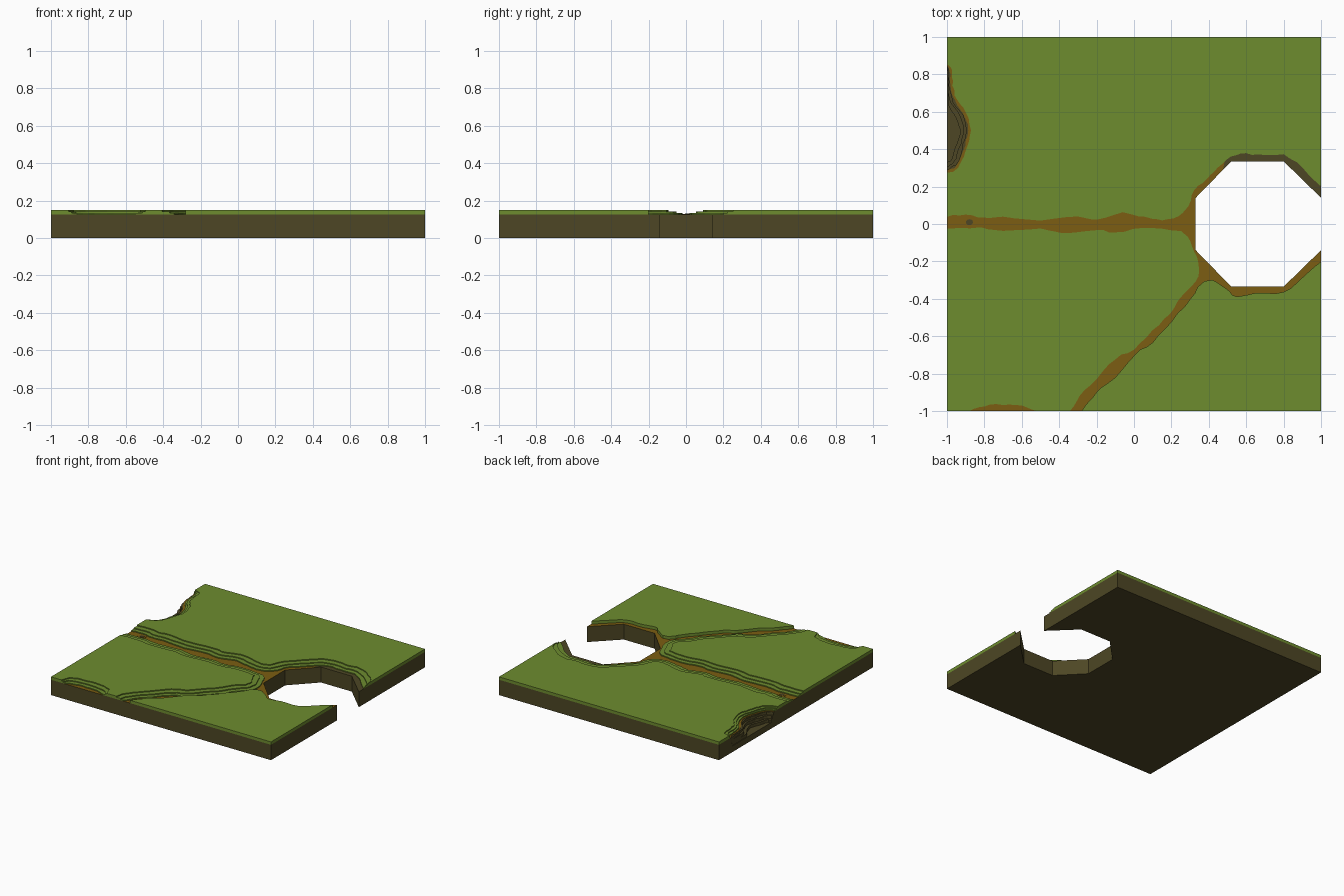
import bpy, bmesh, math, random
from mathutils import Vector

if "Cube" in bpy.data.objects:
    bpy.data.objects.remove(bpy.data.objects["Cube"])

random.seed(4)


def material(name, rgb):
    m = bpy.data.materials.new(name)
    m.diffuse_color = (*rgb, 1)
    m.use_nodes = True
    m.node_tree.nodes["Principled BSDF"].inputs["Base Color"].default_value = m.diffuse_color
    return m


GRASS = material("grass green", (0.155, 0.262, 0.028))
PATH = material("path brown", (0.200, 0.110, 0.006))
SOIL = material("dark soil", (0.075, 0.062, 0.018))


def prism(name, outline, z0, z1, side, top=None):
    """Extrude a flat outline from z0 to z1; upward faces may use another colour."""
    bm = bmesh.new()
    face = bm.faces.new([bm.verts.new((x, y, z0)) for x, y in outline])
    bm.normal_update()
    if face.normal.z < 0:
        face.normal_flip()
    res = bmesh.ops.extrude_face_region(bm, geom=[face], use_keep_orig=True)
    moved = [v for v in res["geom"] if isinstance(v, bmesh.types.BMVert)]
    bmesh.ops.translate(bm, verts=moved, vec=(0, 0, z1 - z0))
    bmesh.ops.recalc_face_normals(bm, faces=bm.faces)
    for f in bm.faces:
        f.material_index = 1 if top and f.normal.z > 0.5 else 0
    me = bpy.data.meshes.new(name)
    bm.to_mesh(me)
    bm.free()
    for m in (side, top):
        if m:
            me.materials.append(m)
    ob = bpy.data.objects.new(name, me)
    bpy.context.collection.objects.link(ob)
    return ob


def smooth(points, n=3):
    """Catmull-Rom resampling of an open line."""
    p = [Vector(q) for q in points]
    p = [p[0] * 2 - p[1]] + p + [p[-1] * 2 - p[-2]]
    out = []
    for a, b, c, d in zip(p, p[1:], p[2:], p[3:]):
        for i in range(n):
            t = i / n
            out.append(0.5 * (2 * b + (c - a) * t + (2 * a - 5 * b + 4 * c - d) * t * t
                              + (3 * b - a - 3 * c + d) * t ** 3))
    return out + [p[-2]]


def edge(points, offset=0.0, rough=0.004):
    """Ragged edge moved to its left by offset, with both ends kept on the tile border."""
    line = smooth(points)
    last = len(line) - 1
    out = []
    for i, p in enumerate(line):
        t = (line[min(i + 1, last)] - line[max(i - 1, 0)]).normalized()
        q = p + Vector((-t.y, t.x)) * (offset + random.uniform(-rough, rough))
        if i in (0, last):
            for k in (0, 1):
                if abs(abs(p[k]) - 1) < 1e-4:
                    q[k] = p[k]
        else:
            q = Vector([max(-0.995, min(0.995, c)) for c in q])
        out.append((q.x, q.y))
    return out


# Edge lines of the terrain, walked with the grass on the left
north_edge = [(-1, .04), (-.9, .05), (-.8, .03), (-.7, .04), (-.5, .02), (-.3, .04),
              (-.2, .025), (-.06, .06), (.06, .035), (.15, .02), (.24, .04), (.29, .1),
              (.325, .18), (.39, .24), (.45, .30), (.52, .36), (.6, .375), (.7, .365),
              (.8, .37), (.9, .30), (1, .2)]
southwest_edge = [(-.34, -1), (-.29, -.92), (-.2, -.83), (-.1, -.72), (0, -.67), (.1, -.57),
                  (.19, -.48), (.25, -.39), (.33, -.31), (.345, -.21), (.31, -.12),
                  (.27, -.05), (.2, -.03), (.05, -.02), (-.1, -.045), (-.2, -.03),
                  (-.38, -.05), (-.5, -.025), (-.7, -.04), (-.82, -.02), (-1, -.025)]
southeast_edge = [(1, -.2), (.9, -.29), (.8, -.365), (.65, -.37), (.55, -.385), (.49, -.345),
                  (.42, -.30), (.36, -.32), (.3, -.4), (.2, -.52), (.1, -.63), (0, -.7),
                  (-.1, -.82), (-.2, -.9), (-.28, -1)]
south_dip = [(-.88, -1), (-.8, -.972), (-.7, -.965), (-.6, -.972), (-.52, -1)]
west_pit = [(-1, .85), (-.983, .8), (-.98, .74), (-.96, .66), (-.91, .59), (-.885, .5),
            (-.905, .42), (-.93, .34), (-.96, .3), (-1, .285)]

# Octagonal opening on the right side, mirrored front to back
half_hole = [(1, .14), (.80, .335), (.52, .335), (.33, .14)]
hole = [(x, -y) for x, y in half_hole] + half_hole[::-1]
tile = [(-1, -1), (1, -1)] + hole + [(1, 1), (-1, 1)]

# Soil block, stepped down into the pit on the left edge
prism("soil_base", tile, 0, .05, SOIL)
for i, (z0, z1, off) in enumerate([(.05, .075, -.045), (.075, .1, -.025), (.1, .122, -.01)]):
    prism(f"soil_layer_{i + 1}", tile + edge(west_pit, off), z0, z1, SOIL)

# Path surface over the soil
prism("path_bed", tile + edge(west_pit), .122, .126, SOIL, PATH)

# Dark bank behind the octagonal opening
prism("dark_bank", [(.475, .29), (.52, .335), (.8, .335), (1, .14), (1, .3), (.85, .42),
                    (.5, .40)], .126, .1268, SOIL)

# Terraced grass, three steps on each side of the main path
for i, (z0, z1, off) in enumerate([(.126, .134, 0), (.134, .142, .033), (.142, .15, .075)]):
    prism(f"north_grass_{i + 1}",
          edge(north_edge, off) + [(1, 1), (-1, 1)] + edge(west_pit, .012 + off * .5),
          z0, z1, GRASS)
    prism(f"southwest_grass_{i + 1}",
          [(-1, -1)] + edge(south_dip, off * .9) + edge(southwest_edge, off),
          z0, z1, GRASS)

# Grass on the front right, one steep step
prism("southeast_grass", [(1, -1)] + edge(southeast_edge), .126, .15, GRASS)

# Small stepped earth mound on the path
for i, r in enumerate((.035, .02)):
    ring = [(-.88 + r * math.cos(a * math.tau / 9), .01 + r * .8 * math.sin(a * math.tau / 9))
            for a in range(9)]
    prism(f"earth_mound_{i + 1}", ring, .126 + i * .002, .128 + i * .002,
          SOIL if i else PATH)
